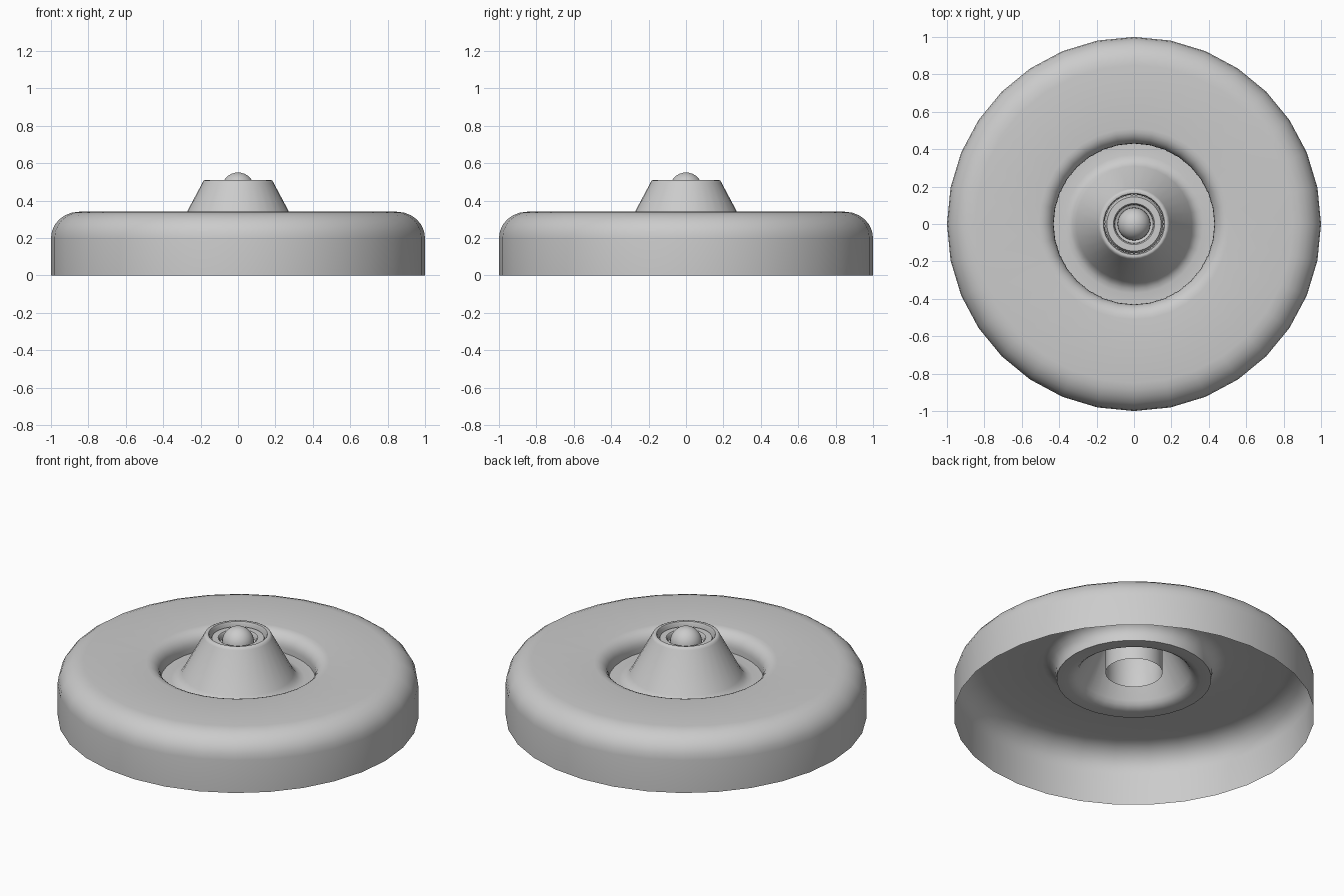
import bpy, bmesh, math

if "Cube" in bpy.data.objects:
    bpy.data.objects.remove(bpy.data.objects["Cube"])

SIDES = 32


def lathe(name, profile):
    """Spin a list of (radius, height) points about the z axis."""
    bm = bmesh.new()
    rings = []
    for r, z in profile:
        ring = []
        for i in range(SIDES):
            a = 2 * math.pi * i / SIDES
            ring.append(bm.verts.new((r * math.cos(a), r * math.sin(a), z)))
        rings.append(ring)
    for low, high in zip(rings, rings[1:]):
        for i in range(SIDES):
            j = (i + 1) % SIDES
            bm.faces.new((low[i], low[j], high[j], high[i]))
    mesh = bpy.data.meshes.new(name)
    bm.to_mesh(mesh)
    bm.free()
    obj = bpy.data.objects.new(name, mesh)
    bpy.context.collection.objects.link(obj)
    smooth(obj)
    return obj


def smooth(obj):
    bpy.ops.object.select_all(action='DESELECT')
    obj.select_set(True)
    bpy.context.view_layer.objects.active = obj
    bpy.ops.object.shade_smooth_by_angle(angle=math.radians(40))


def arc(cx, cz, rx, rz, start, end, steps):
    """Points of an elliptical fillet, angles in degrees."""
    pts = []
    for i in range(steps + 1):
        a = math.radians(start + (end - start) * i / steps)
        pts.append((cx + rx * math.cos(a), cz + rz * math.sin(a)))
    return pts


# Open-bottomed shell: outer wall, rounded shoulder, flat top, dished centre,
# hollow cone, rim and the inner tube hanging below it
shell = [(1.0, 0.0)]
shell += arc(0.85, 0.20, 0.15, 0.14, 0, 90, 6)
shell += arc(0.51, 0.26, 0.08, 0.08, 90, 180, 6)
shell += [(0.43, 0.23), (0.37, 0.23), (0.345, 0.236), (0.325, 0.25), (0.31, 0.27),
          (0.19, 0.495), (0.184, 0.506), (0.175, 0.51), (0.164, 0.508),
          (0.158, 0.495), (0.158, 0.27)]
lathe("base_shell", shell)

# Seat ring inside the tube
lathe("seat_ring", [(0.157, 0.46), (0.15, 0.475), (0.145, 0.485), (0.11, 0.485),
                    (0.104, 0.478), (0.102, 0.45), (0.08, 0.44)])

# Small ball held in the seat
bpy.ops.mesh.primitive_uv_sphere_add(segments=SIDES, ring_count=16, radius=0.088,
                                     location=(0, 0, 0.462))
ball = bpy.context.object
ball.name = "centre_ball"
smooth(ball)
